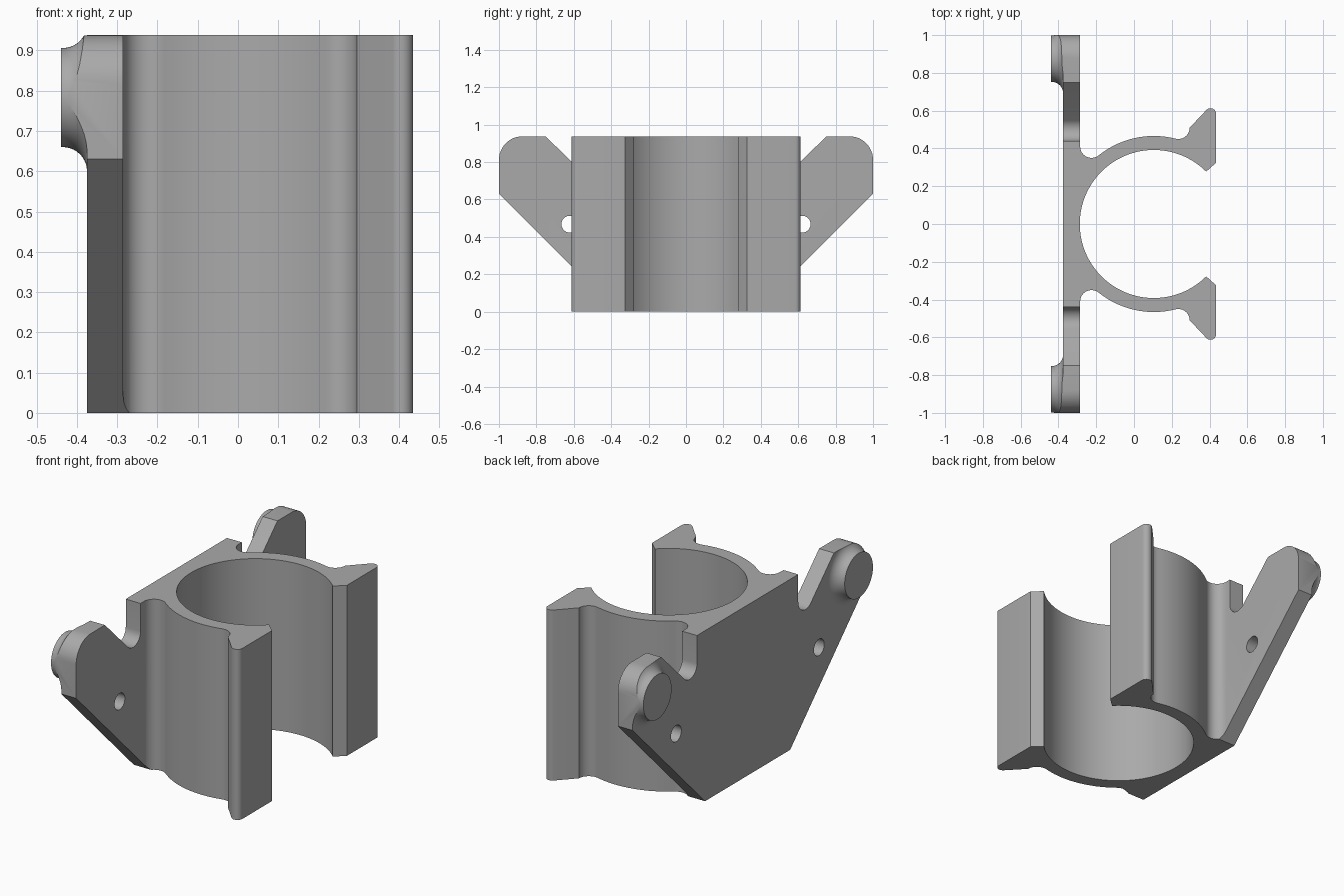
import bpy, bmesh
from math import cos, sin, radians, pi
from mathutils import Matrix

HEIGHT = 0.938
scene_cube = bpy.data.objects.get("Cube")
if scene_cube:
    bpy.data.objects.remove(scene_cube, do_unlink=True)

grey = bpy.data.materials.new("plain grey")
grey.use_nodes = True
COLOUR = (0.4, 0.4, 0.4, 1)
grey.diffuse_color = COLOUR
grey.node_tree.nodes["Principled BSDF"].inputs["Base Color"].default_value = COLOUR


def arc(cx, cy, r, start, end, steps):
    """Points along a circular arc, angles in degrees."""
    angles = [radians(start + (end - start) * i / steps) for i in range(steps + 1)]
    return [(cx + r * cos(a), cy + r * sin(a)) for a in angles]


def finish(name, bm):
    bmesh.ops.recalc_face_normals(bm, faces=bm.faces[:])
    mesh = bpy.data.meshes.new(name)
    bm.to_mesh(mesh)
    bm.free()
    mesh.materials.append(grey)
    obj = bpy.data.objects.new(name, mesh)
    bpy.context.collection.objects.link(obj)
    return obj


def prism(name, points, offset):
    """Extrude a closed polygon of 3D points by an offset vector."""
    bm = bmesh.new()
    face = bm.faces.new([bm.verts.new(p) for p in points])
    new = bmesh.ops.extrude_face_region(bm, geom=[face])["geom"]
    bmesh.ops.translate(bm, vec=offset, verts=[v for v in new if isinstance(v, bmesh.types.BMVert)])
    return finish(name, bm)


def lathe_x(name, profile, y, z, segments=64):
    """Revolve (x, radius) points around an axis along x."""
    bm = bmesh.new()
    verts = [bm.verts.new((x, r, 0)) for x, r in profile]
    edges = [bm.edges.new(pair) for pair in zip(verts, verts[1:])]
    bmesh.ops.spin(bm, geom=verts + edges, cent=(0, 0, 0), axis=(1, 0, 0),
                   angle=2 * pi, steps=segments)
    bmesh.ops.remove_doubles(bm, verts=bm.verts[:], dist=0.0001)
    bmesh.ops.transform(bm, matrix=Matrix.Translation((0, y, z)), verts=bm.verts[:])
    return finish(name, bm)


def combine(target, tool, operation):
    tool.hide_render = True
    mod = target.modifiers.new(operation.lower(), "BOOLEAN")
    mod.operation, mod.object, mod.solver = operation, tool, "EXACT"
    bpy.context.view_layer.objects.active = target
    bpy.ops.object.modifier_apply(modifier=mod.name)
    bpy.data.objects.remove(tool, do_unlink=True)


# Plan of the clip: back plate, root fillet, ring, hooked jaw, bore
half = [(-0.375, 1.1), (-0.285, 1.1)]
half += arc(-0.225, 0.41, 0.06, 180, 309, 12)
half += arc(0.105, 0, 0.466, 128, 76.5, 20)
half += arc(0.235, 0.51, 0.06, -103, 0, 10)
half += arc(0.405, 0.583, 0.03, 135, 0, 8)
half += [(0.435, 0.325)]
half += arc(0.105, 0, 0.392, 45, 180, 48)
other = [(x, -y) for x, y in reversed(half[:-1])]
clip = prism("pipe_clip", [(x, y, 0) for x, y in half + other], (0, 0, HEIGHT))

# Wing outline as the waste around it, plus flared bosses and holes
waste = [(0.17, -0.2), (1, 0.63)]
waste += arc(0.875, 0.8125, 0.125, 0, 90, 12)
waste += [(0.75, HEIGHT - 0.0005)]
waste += arc(0.504, 0.785, 0.064, 315, 180, 12)
waste += [(0.44, 1.2), (1.3, 1.2), (1.3, -0.2)]
boss_profile = [(-0.33, 0), (-0.33, 0.183)]
boss_profile += [(x, r) for x, r in arc(-0.435, 0.183, 0.06, 0, -90, 10)]
boss_profile += [(-0.439, 0.123), (-0.439, 0)]
hole_profile = [(-0.5, 0), (-0.5, 0.045), (-0.25, 0.045), (-0.25, 0)]

for side in (1, -1):
    combine(clip, lathe_x("boss", boss_profile, side * 0.875, 0.783), "UNION")
    cutter = prism("wing_cutter", [(-0.5, side * y, z) for y, z in waste], (0.29, 0, 0))
    combine(clip, cutter, "DIFFERENCE")
    combine(clip, lathe_x("hole_cutter", hole_profile, side * 0.621, 0.468, 32), "DIFFERENCE")

# Smooth curved walls, keep the crisp edges
bpy.ops.object.select_all(action="DESELECT")
clip.select_set(True)
bpy.context.view_layer.objects.active = clip
bpy.ops.object.shade_smooth_by_angle(angle=radians(25))
